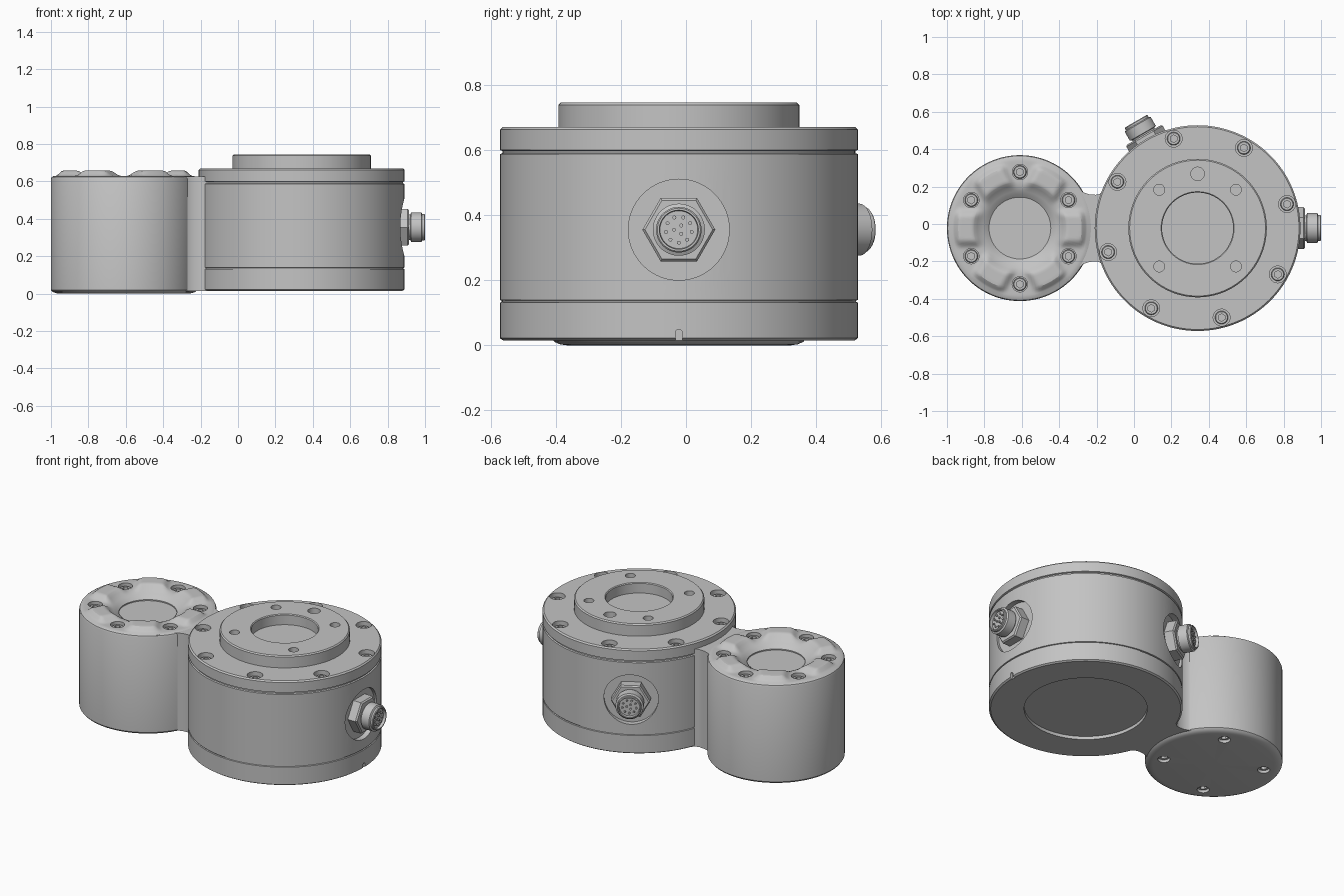
import bpy, bmesh, math
from math import radians, cos, sin, pi
from mathutils import Matrix, Vector

cube = bpy.data.objects.get("Cube")
if cube:
    bpy.data.objects.remove(cube, do_unlink=True)

metal = bpy.data.materials.new("satin grey metal")
metal.use_nodes = True
GREY = (0.55, 0.55, 0.55, 1)
metal.diffuse_color = GREY
metal.node_tree.nodes["Principled BSDF"].inputs["Base Color"].default_value = GREY

MAIN = Vector((0.34, -0.022, 0))
SIDE = Vector((-0.61, -0.022, 0))
PLUG_Z = 0.355
PLUG_ANGLES = (0, 120)


def link(name, bm):
    bmesh.ops.recalc_face_normals(bm, faces=bm.faces)
    mesh = bpy.data.meshes.new(name)
    bm.to_mesh(mesh)
    bm.free()
    mesh.materials.append(metal)
    obj = bpy.data.objects.new(name, mesh)
    bpy.context.collection.objects.link(obj)
    return obj


def revolve(name, profile, segments=128, phase=0.0):
    """Spin a radius/height profile about z; it starts and ends on the axis."""
    bm = bmesh.new()
    verts = [bm.verts.new((r * cos(phase), r * sin(phase), z)) for r, z in profile]
    edges = [bm.edges.new(pair) for pair in zip(verts, verts[1:])]
    bmesh.ops.spin(bm, geom=verts + edges, cent=(0, 0, 0), axis=(0, 0, 1),
                   angle=2 * pi, steps=segments)
    bmesh.ops.remove_doubles(bm, verts=bm.verts, dist=1e-5)
    return link(name, bm)


def cylinder(bm, radius, low, high, matrix, segments=32):
    bmesh.ops.create_cone(bm, cap_ends=True, segments=segments, radius1=radius,
                          radius2=radius, depth=high - low,
                          matrix=matrix @ Matrix.Translation((0, 0, (low + high) / 2)))


def cut(obj, bm):
    """Subtract the cutter mesh, then discard the cutter."""
    cutter = link("cutter", bm)
    cutter.hide_render = True
    mod = obj.modifiers.new("cut", "BOOLEAN")
    mod.operation, mod.solver, mod.object = "DIFFERENCE", "EXACT", cutter
    bpy.ops.object.select_all(action="DESELECT")
    bpy.context.view_layer.objects.active = obj
    obj.select_set(True)
    bpy.ops.object.modifier_apply(modifier=mod.name)
    bpy.data.objects.remove(cutter, do_unlink=True)


def smooth(obj):
    bpy.ops.object.select_all(action="DESELECT")
    bpy.context.view_layer.objects.active = obj
    obj.select_set(True)
    bpy.ops.object.shade_smooth_by_angle(angle=radians(30))


def ring(radius, start, count):
    return [Vector((radius * cos(a), radius * sin(a), 0))
            for a in (radians(start) + 2 * pi * i / count for i in range(count))]


def radial(angle):
    """Frame whose z axis points outwards from the main housing."""
    return (Matrix.Translation((0, 0, PLUG_Z)) @ Matrix.Rotation(radians(angle), 4, "Z")
            @ Matrix.Rotation(radians(90), 4, "Y"))


def step(low, high, value):
    t = min(max((value - low) / (high - low), 0), 1)
    return t * t * (3 - 2 * t)


main_bolts = ring(0.495, 15, 8)
side_bolts = ring(0.30, 30, 6)
base_bolts = ring(0.29, 62, 4)

# Main housing with seam grooves, raised flange, bore and recessed underside
housing = revolve("main_housing", [
    (0, 0.035), (0.35, 0.035), (0.35, 0.015), (0.54, 0.015), (0.55, 0.022),
    (0.55, 0.131), (0.544, 0.133), (0.544, 0.137), (0.55, 0.139),
    (0.55, 0.587), (0.542, 0.59), (0.542, 0.597), (0.55, 0.6),
    (0.55, 0.662), (0.542, 0.67), (0.37, 0.67), (0.37, 0.738), (0.363, 0.745),
    (0.195, 0.745), (0.19, 0.74), (0.19, 0.68), (0, 0.68)])
bm = bmesh.new()
for p in main_bolts:
    cylinder(bm, 0.045, 0.625, 0.7, Matrix.Translation(p))
for p in ring(0.29, 45, 4):
    cylinder(bm, 0.029, 0.69, 0.8, Matrix.Translation(p))
cylinder(bm, 0.036, 0.69, 0.8, Matrix.Translation((0, 0.29, 0)))
for angle in PLUG_ANGLES:
    cylinder(bm, 0.155, 0.515, 0.7, radial(angle), 64)
cut(housing, bm)

# Small round-topped index slot at the lower edge
bm = bmesh.new()
slot = [(0.011, -0.03)] + [(0.011 * cos(pi * i / 10), 0.038 + 0.011 * sin(pi * i / 10))
                           for i in range(11)] + [(-0.011, -0.03)]
face = bm.faces.new([bm.verts.new((0.535, y, z)) for y, z in slot])
out = bmesh.ops.extrude_face_region(bm, geom=[face])["geom"]
bmesh.ops.translate(bm, vec=(0.05, 0, 0),
                    verts=[v for v in out if isinstance(v, bmesh.types.BMVert)])
cut(housing, bm)
housing.location = MAIN
smooth(housing)

# Side housing: dished top carrying six soft raised pads between the bolts
top = [(0.36 - 0.01 * i, 0.63) for i in range(12)]
dish = [(0.245 - 0.08 * t, 0.63 - 0.035 * t * t) for t in (0, 0.2, 0.4, 0.6, 0.8, 1)]
side = revolve("side_housing", [
    (0, 0), (0.345, 0), (0.365, 0.003), (0.382, 0.01), (0.39, 0.02),
    (0.39, 0.614), (0.386, 0.623), (0.378, 0.628)] + top + dish +
    [(0.165, 0.588), (0, 0.588)], 144)
for v in side.data.vertices:
    r = math.hypot(v.co.x, v.co.y)
    if v.co.z > 0.6:
        spread = math.remainder(math.atan2(v.co.y, v.co.x), pi / 3) * r
        lift = step(0.205, 0.26, r) * (1 - step(0.325, 0.365, r))
        v.co.z += 0.028 * lift * (1 - step(0.06, 0.112, abs(spread)))
bm = bmesh.new()
for p in side_bolts:
    cylinder(bm, 0.041, 0.59, 0.7, Matrix.Translation(p))
for p in base_bolts:
    cylinder(bm, 0.035, -0.05, 0.035, Matrix.Translation(p))
cut(side, bm)
side.location = SIDE
smooth(side)

# Waisted web joining both housings
half = [(-0.35, 0.285), (-0.325, 0.243), (-0.3, 0.213), (-0.27, 0.191),
        (-0.24, 0.181), (-0.205, 0.178), (-0.185, 0.182), (-0.15, 0.21)]
outline = [(-0.25, 0)] + half + [(x, -y) for x, y in reversed(half)]
bm = bmesh.new()
face = bm.faces.new([bm.verts.new((x, y + MAIN.y, 0.015)) for x, y in outline])
out = bmesh.ops.extrude_face_region(bm, geom=[face])["geom"]
bmesh.ops.translate(bm, vec=(0, 0, 0.612),
                    verts=[v for v in out if isinstance(v, bmesh.types.BMVert)])
smooth(link("joining_web", bm))

# Socket head bolts, one shared mesh
bolt = revolve("bolt", [(0, -0.04), (0.035, -0.04), (0.035, -0.004),
                        (0.031, 0), (0, 0)], 32)
bm = bmesh.new()
cylinder(bm, 0.02, -0.022, 0.02, Matrix(), 6)
cut(bolt, bm)
smooth(bolt)


def place_bolts(name, points, centre, z, flip=False):
    for i, p in enumerate(points):
        copy = bpy.data.objects.new(f"{name}_{i + 1}", bolt.data)
        copy.location = centre + p + Vector((0, 0, z))
        copy.rotation_euler = (pi if flip else 0, 0, 0)
        bpy.context.collection.objects.link(copy)


place_bolts("main_bolt", main_bolts, MAIN, 0.65)
place_bolts("side_bolt", side_bolts, SIDE, 0.615)
place_bolts("base_bolt", base_bolts, SIDE, 0.015, True)
bpy.data.objects.remove(bolt, do_unlink=True)

# Round plug sockets: hex nut, threaded barrel and contact pins
for n, angle in enumerate(PLUG_ANGLES, 1):
    frame = Matrix.Translation(MAIN) @ radial(angle)
    nut = revolve(f"plug_nut_{n}", [(0, 0.5), (0.112, 0.5), (0.112, 0.567),
                                    (0.104, 0.575), (0, 0.575)], 6, pi / 2)
    barrel = revolve(f"plug_barrel_{n}", [
        (0, 0.5), (0.068, 0.5), (0.068, 0.582), (0.08, 0.585), (0.08, 0.64),
        (0.07, 0.645), (0.07, 0.656), (0.066, 0.66), (0.06, 0.66),
        (0.058, 0.643), (0, 0.643)], 48)
    bm = bmesh.new()
    for p in ring(0.04, 0, 9) + ring(0.015, 30, 3):
        cylinder(bm, 0.006, 0.635, 0.652, Matrix.Translation(p), 10)
    pins = link(f"plug_pins_{n}", bm)
    for part in (nut, barrel, pins):
        part.matrix_world = frame
        smooth(part)
